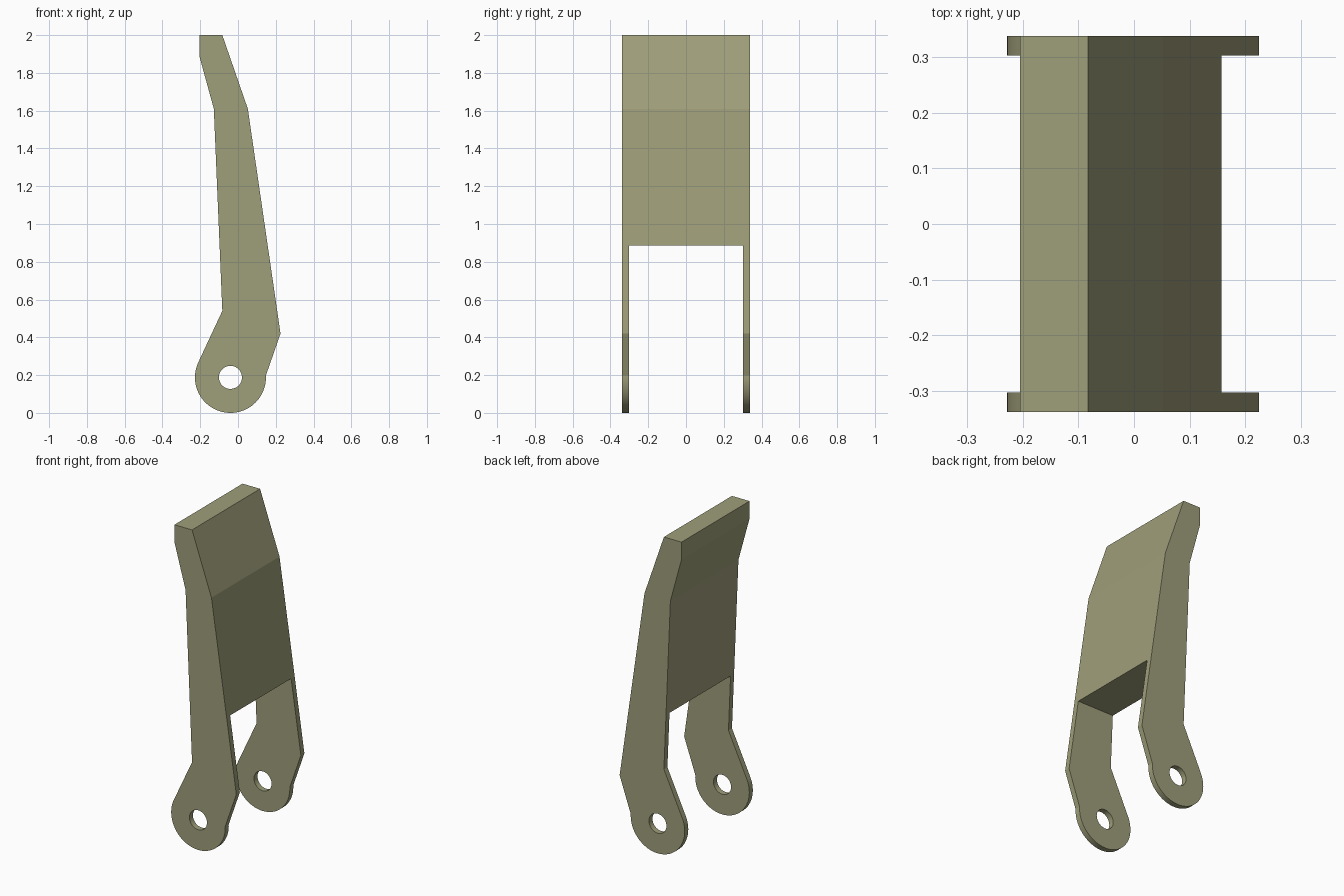
import bpy, bmesh, math

if "Cube" in bpy.data.objects:
    bpy.data.objects.remove(bpy.data.objects["Cube"])

W, INNER = 0.338, 0.303        # outer half width, inner face of the arms
PX, PZ, R = -0.04, 0.188, 0.188  # pivot centre and eye radius

olive = bpy.data.materials.new("olive paint")
olive.diffuse_color = (0.345, 0.342, 0.195, 1)
olive.use_nodes = True
olive.node_tree.nodes["Principled BSDF"].inputs["Base Color"].default_value = olive.diffuse_color


def prism(name, pts, half):
    """Extrude an x-z outline along y, from -half to +half."""
    bm = bmesh.new()
    face = bm.faces.new([bm.verts.new((x, -half, z)) for x, z in pts])
    ext = bmesh.ops.extrude_face_region(bm, geom=[face])
    verts = [v for v in ext["geom"] if isinstance(v, bmesh.types.BMVert)]
    bmesh.ops.translate(bm, verts=verts, vec=(0, 2 * half, 0))
    bmesh.ops.recalc_face_normals(bm, faces=bm.faces)
    me = bpy.data.meshes.new(name)
    bm.to_mesh(me)
    bm.free()
    me.materials.append(olive)
    ob = bpy.data.objects.new(name, me)
    bpy.context.collection.objects.link(ob)
    return ob


def arc(radius, a0, a1, n):
    return [(PX + radius * math.cos(math.radians(a0 + (a1 - a0) * i / n)),
             PZ + radius * math.sin(math.radians(a0 + (a1 - a0) * i / n)))
            for i in range(n + 1)]


# Side outline: bent lever with a round eye at the foot
outline = [(0.225, 0.42), (0.052, 1.61), (-0.083, 2.0), (-0.205, 2.0),
           (-0.205, 1.89), (-0.128, 1.61), (-0.083, 0.54)]
outline += arc(R, 154, 363, 40)
lever = prism("forked_lever", outline, W)

# Cutters: the gap between the arms and the pivot hole
slot = prism("slot_cutter", [(-1, -1), (1, -1), (1, 0.885), (-1, 0.885)], INNER)
hole = prism("hole_cutter", arc(0.061, 0, 360, 48)[:-1], 1)

for cutter in (slot, hole):
    cutter.hide_render = True
    mod = lever.modifiers.new(cutter.name, "BOOLEAN")
    mod.operation = "DIFFERENCE"
    mod.solver = "EXACT"
    mod.object = cutter

# Apply the cuts, drop the cutters, smooth only the round eye and hole
bpy.context.view_layer.update()
deps = bpy.context.evaluated_depsgraph_get()
cut = bpy.data.meshes.new_from_object(lever.evaluated_get(deps))
lever.modifiers.clear()
lever.data = cut
for cutter in (slot, hole):
    bpy.data.objects.remove(cutter)
bpy.context.view_layer.objects.active = lever
lever.select_set(True)
bpy.ops.object.shade_smooth_by_angle(angle=math.radians(9))
